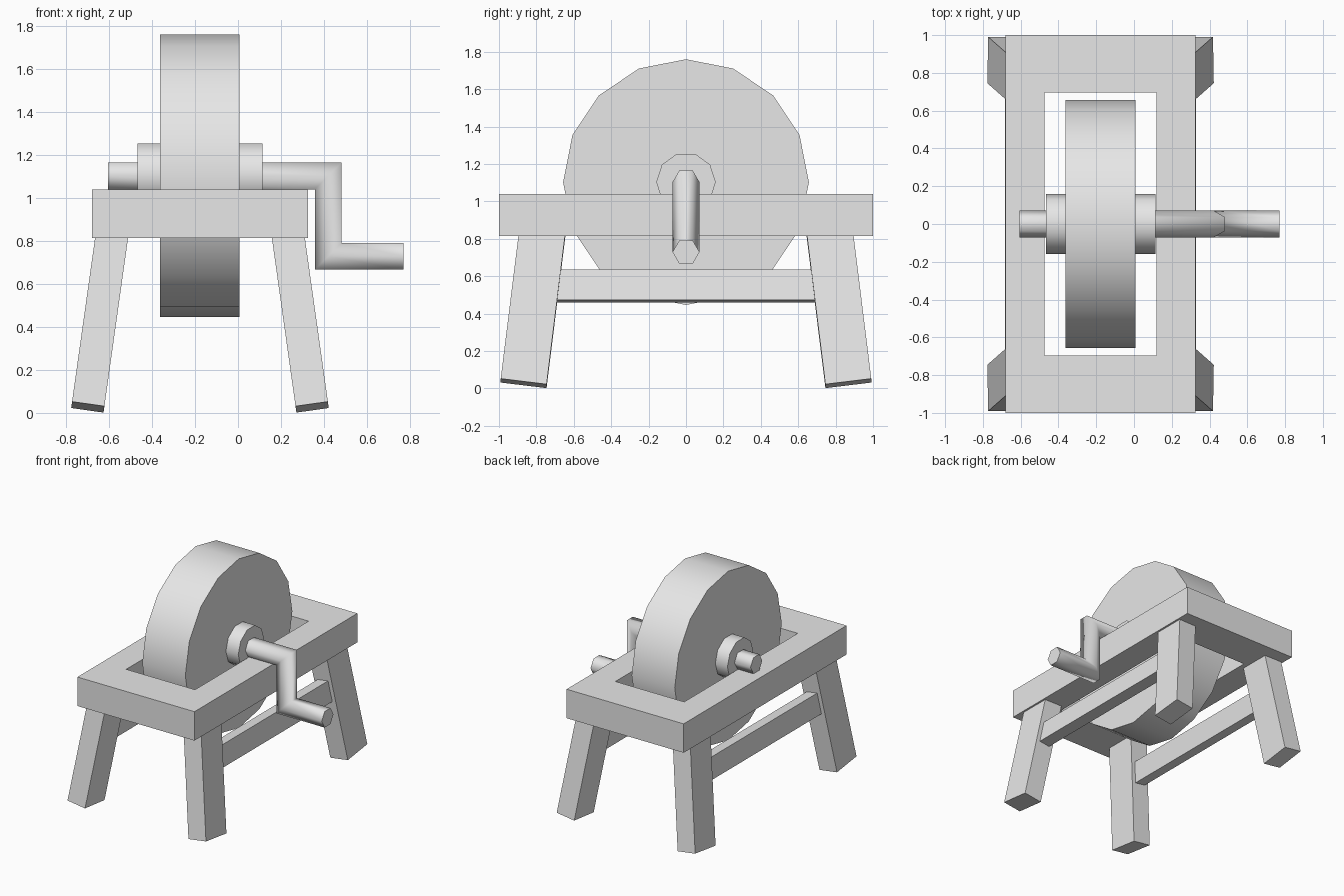
import bpy, bmesh, math
from mathutils import Vector, Matrix

cube = bpy.data.objects.get("Cube")
if cube:
    bpy.data.objects.remove(cube, do_unlink=True)

GREY = (0.8, 0.8, 0.8, 1.0)
grey = bpy.data.materials.new("plain_grey")
grey.use_nodes = True
grey.diffuse_color = GREY
grey.node_tree.nodes["Principled BSDF"].inputs["Base Color"].default_value = GREY

MID_X = -0.177   # centre line of the stand
AXLE_Z = 1.103


def finish(name, bm):
    bmesh.ops.recalc_face_normals(bm, faces=bm.faces)
    mesh = bpy.data.meshes.new(name)
    bm.to_mesh(mesh)
    bm.free()
    mesh.materials.append(grey)
    obj = bpy.data.objects.new(name, mesh)
    bpy.context.collection.objects.link(obj)
    return obj


def tube(name, path, radius, sides):
    """Sweep a polygon along a path in the XZ plane, mitring the corners."""
    pts = [Vector((x, 0, z)) for x, z in path]
    dirs = [(b - a).normalized() for a, b in zip(pts, pts[1:])]
    norms = [Vector((-d.z, 0, d.x)) for d in dirs]
    bm = bmesh.new()
    rings = []
    for i, p in enumerate(pts):
        n1, n2 = norms[max(i - 1, 0)], norms[min(i, len(norms) - 1)]
        mitre = (n1 + n2) / (1 + n1.dot(n2))
        ring = []
        for k in range(sides):
            a = math.tau * k / sides
            offset = Vector((0, math.cos(a), 0)) + mitre * math.sin(a)
            ring.append(bm.verts.new(p + offset * radius))
        rings.append(ring)
    for r1, r2 in zip(rings, rings[1:]):
        for k in range(sides):
            j = (k + 1) % sides
            bm.faces.new((r1[k], r1[j], r2[j], r2[k])).smooth = True
    bm.faces.new(rings[0])
    bm.faces.new(rings[-1])
    return finish(name, bm)


def box(name, size, matrix):
    bm = bmesh.new()
    bmesh.ops.create_cube(bm, size=1.0)
    bm.transform(matrix @ Matrix.Diagonal((*size, 1)))
    return finish(name, bm)


def table_frame():
    """Rectangular slab with a slot for the wheel."""
    bm = bmesh.new()
    rings = []
    for hx, hy, z in ((0.503, 1.0, 0.815), (0.503, 1.0, 1.04),
                      (0.296, 0.697, 1.04), (0.296, 0.697, 0.815)):
        rings.append([bm.verts.new((MID_X + sx * hx, sy * hy, z))
                      for sx, sy in ((-1, -1), (1, -1), (1, 1), (-1, 1))])
    for i in range(4):
        r1, r2 = rings[i], rings[(i + 1) % 4]
        for k in range(4):
            j = (k + 1) % 4
            bm.faces.new((r1[k], r1[j], r2[j], r2[k]))
    return finish("table_frame", bm)


table_frame()

# Grinding wheel, hub and bent crank axle
tube("grinding_wheel", [(-0.363, AXLE_Z), (0.007, AXLE_Z)], 0.657, 16)
tube("hub", [(-0.467, AXLE_Z), (0.113, AXLE_Z)], 0.159, 10)
tube("crank_axle", [(-0.605, AXLE_Z), (0.42, AXLE_Z),
                    (0.42, 0.729), (0.77, 0.729)], 0.072, 6)

# Splayed legs and the stretchers joining them
SPLAY_X, SPLAY_Y = math.radians(8), math.radians(7)
LEG_LENGTH = 0.88
for sx, side in ((1, "left"), (-1, "right")):
    lean = Matrix.Rotation(-sx * SPLAY_X, 4, 'Y')
    for sy, end in ((-1, "front"), (1, "back")):
        tilt = lean @ Matrix.Rotation(sy * SPLAY_Y, 4, 'X')
        foot = Matrix.Translation((MID_X + sx * 0.522, sy * 0.868, 0.027))
        lift = Matrix.Translation((0, 0, LEG_LENGTH / 2))
        box(f"{end}_{side}_leg", (0.152, 0.247, LEG_LENGTH), foot @ tilt @ lift)
    place = Matrix.Translation((MID_X + sx * 0.449, 0, 0.548))
    box(f"{side}_stretcher", (0.09, 1.5, 0.164), place @ lean)
